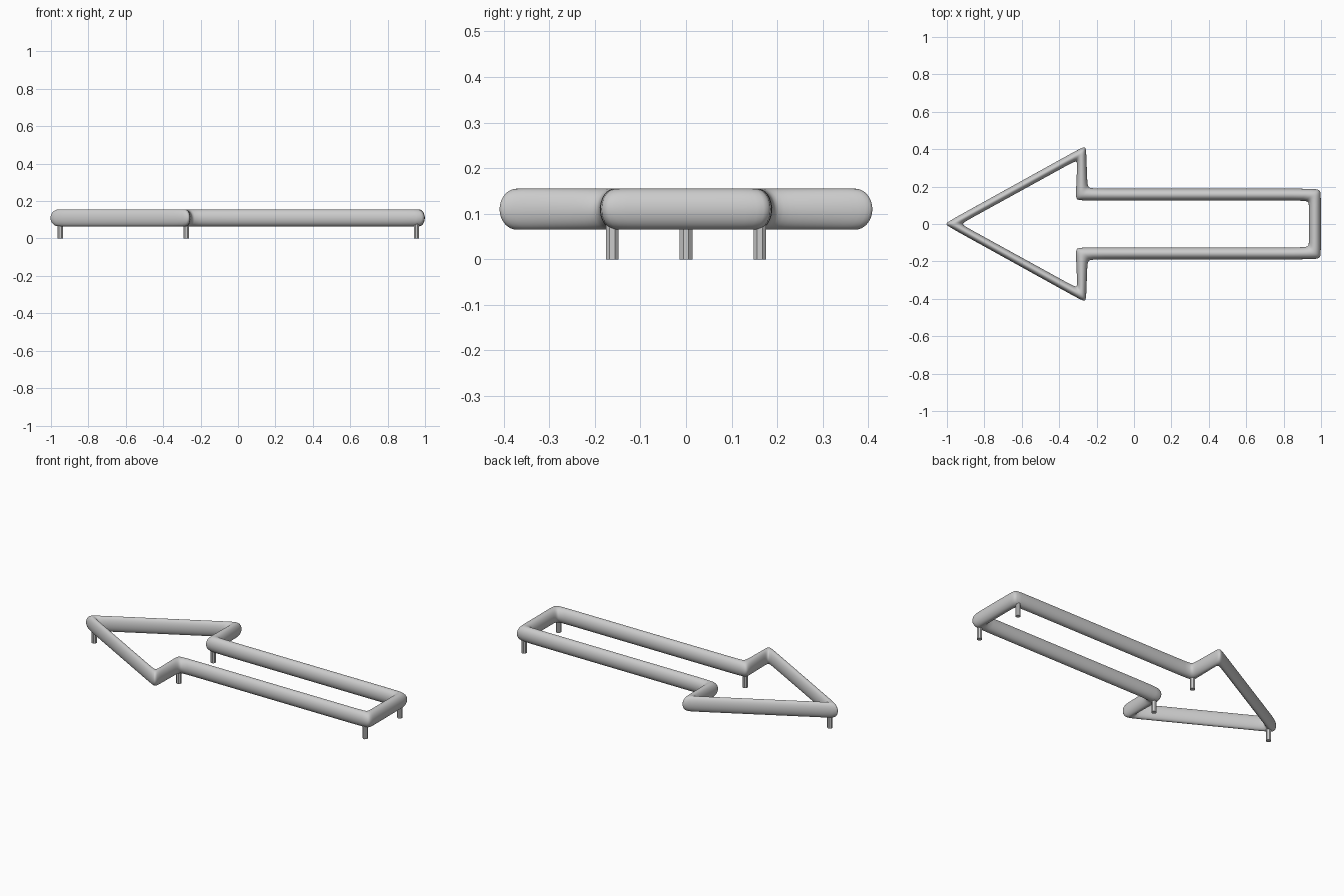
import bpy, bmesh, math
from mathutils import Vector

if "Cube" in bpy.data.objects:
    bpy.data.objects.remove(bpy.data.objects["Cube"])

R, Z, SIDES, D = 0.045, 0.11, 16, 0.045

# Arrow centre line: upper half, then mirrored for the lower half
half = [(-0.28, 0.382), (-0.28, 0.157), (0.967, 0.157)]
path = [(-0.972, 0.0)] + half + [(x, -y) for x, y in reversed(half)]
pts = [Vector((x, y, Z)) for x, y in path]
n = len(pts)


def left(v):
    return Vector((-v.y, v.x, 0)).normalized()


def corner_ring(i):
    """Circular section lying in the bisecting plane of corner i."""
    p = pts[i]
    side = (left(p - pts[i - 1]) + left(pts[(i + 1) % n] - p)).normalized()
    r = R * 6 / (4 + 2 * math.cos(2 * math.pi / SIDES))  # offsets subdivision shrink
    ring = []
    for k in range(SIDES):
        a = 2 * math.pi * k / SIDES
        ring.append(p + r * (math.cos(a) * side + math.sin(a) * Vector((0, 0, 1))))
    return ring


# Tube frame: corner sections with a support loop on either side
corners = [corner_ring(i) for i in range(n)]
rings = []
for i in range(n):
    j = (i + 1) % n
    t = D / (pts[j] - pts[i]).length
    rings.append(corners[i])
    for f in (t, 1 - t):
        rings.append([a.lerp(b, f) for a, b in zip(corners[i], corners[j])])

bm = bmesh.new()
loops = [[bm.verts.new(c) for c in ring] for ring in rings]
for i, a in enumerate(loops):
    b = loops[(i + 1) % len(loops)]
    for k in range(SIDES):
        m = (k + 1) % SIDES
        bm.faces.new((a[k], b[k], b[m], a[m])).smooth = True
bmesh.ops.recalc_face_normals(bm, faces=bm.faces)
mesh = bpy.data.meshes.new("arrow_tube")
bm.to_mesh(mesh)
bm.free()
tube = bpy.data.objects.new("arrow_tube", mesh)
bpy.context.collection.objects.link(tube)
sub = tube.modifiers.new("Smooth", 'SUBSURF')
sub.levels = sub.render_levels = 2

# Small standing pegs under the tip, neck and tail corners
pegs = {"tip_peg": (-0.95, 0),
        "neck_peg_back": (-0.277, 0.162), "neck_peg_front": (-0.277, -0.162),
        "tail_peg_back": (0.955, 0.162), "tail_peg_front": (0.955, -0.162)}
for name, (x, y) in pegs.items():
    bpy.ops.mesh.primitive_cylinder_add(vertices=8, radius=0.015, depth=0.1,
                                        location=(x, y, 0.05),
                                        rotation=(0, 0, math.pi / 8))
    bpy.context.object.name = name
